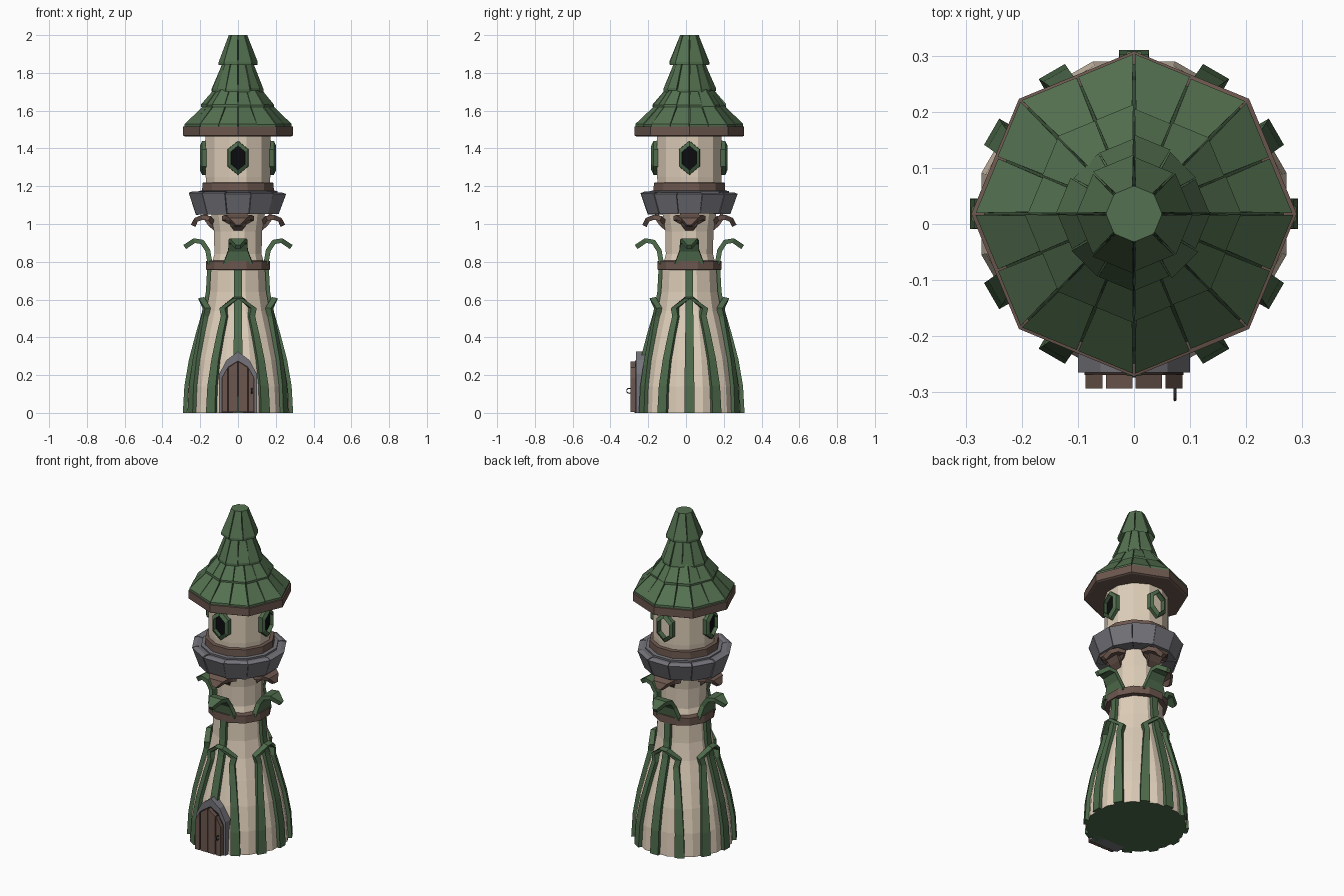
import bpy, bmesh, math, random
from mathutils import Vector

if "Cube" in bpy.data.objects:
    bpy.data.objects.remove(bpy.data.objects["Cube"])

random.seed(4)
CY = 0.018                      # tower axis sits slightly behind y = 0
RAD = math.radians
FRONT, RIGHT, BACK, LEFT = -90, 0, 90, 180
QUARTERS = (FRONT, RIGHT, BACK, LEFT)


def material(name, rgb):
    m = bpy.data.materials.new(name)
    lin = [(c / 255 / 12.92) if c < 11 else ((c / 255 + 0.055) / 1.055) ** 2.4 for c in rgb]
    m.diffuse_color = (*lin, 1)
    m.use_nodes = True
    m.node_tree.nodes["Principled BSDF"].inputs["Base Color"].default_value = m.diffuse_color
    return m


PLASTER = material("cream plaster", (221, 205, 184))
ROOF = material("roof green", (84, 113, 80))
TRIM = material("trim green", (78, 107, 75))
CORE = material("dark roof green", (54, 76, 52))
WOOD = material("brown wood", (108, 87, 78))
DARKWOOD = material("dark wood", (58, 44, 40))
STONE = material("grey stone", (116, 116, 123))
BLACK = material("window black", (12, 12, 15))
IRON = material("dark iron", (62, 64, 66))


def P(ang, r, z, side=0.0):
    """Point at an angle around the tower axis, shifted sideways."""
    a = RAD(ang)
    return (r * math.cos(a) - side * math.sin(a), CY + r * math.sin(a) + side * math.cos(a), z)


def make(name, parts, *mats):
    """One object from a list of (verts, faces) parts."""
    verts, faces = [], []
    for v, f in parts:
        faces += [[i + len(verts) for i in face] for face in f]
        verts += v
    me = bpy.data.meshes.new(name)
    me.from_pydata(verts, [], faces)
    bm = bmesh.new()
    bm.from_mesh(me)
    bmesh.ops.recalc_face_normals(bm, faces=bm.faces)
    bm.to_mesh(me)
    bm.free()
    for m in mats:
        me.materials.append(m)
    ob = bpy.data.objects.new(name, me)
    bpy.context.collection.objects.link(ob)
    return ob


def loft(rings):
    """Capped skin through equal-sized rings of points."""
    n = len(rings[0])
    verts = [p for ring in rings for p in ring]
    faces = [[k * n + i, k * n + (i + 1) % n, (k + 1) * n + (i + 1) % n, (k + 1) * n + i]
             for k in range(len(rings) - 1) for i in range(n)]
    faces += [list(range(n)), list(range(len(verts) - n, len(verts)))]
    return verts, faces


def lathe(prof, n, rot):
    """Revolved (corner radius, z) profile with n flat sides."""
    return loft([[P(rot + 360 * i / n, r, z) for i in range(n)] for r, z in prof])


def tube12(prof):
    """Twelve-sided lathe with a flat to the front; radii measured to the flats."""
    return lathe([(r / math.cos(RAD(15)), z) for r, z in prof], 12, 15)


def sector(prof, mid, half, shape=lambda a: 1):
    """Block swept across a slice: prof holds (r, z, width factor)."""
    ring = lambda s: [P(mid + s * half * w, r * shape(mid + s * half * w), z) for r, z, w in prof]
    return loft([ring(-1), ring(1)])


def strip(path, th):
    """Flat band along (angle, r, z, half width) points, thickness th along its normal."""
    rings = []
    for i, (a, r, z, w) in enumerate(path):
        p, q = path[max(i - 1, 0)], path[min(i + 1, len(path) - 1)]
        t = Vector((q[1] - p[1], q[2] - p[2])).normalized()
        nr, nz = t.y * th / 2, -t.x * th / 2
        if z == 0:
            nz = 0
        rings.append([P(a, r - nr, z - nz, -w), P(a, r - nr, z - nz, w),
                      P(a, r + nr, z + nz, w), P(a, r + nr, z + nz, -w)])
    return loft(rings)


def plate(outline, r0, r1, ang):
    """(side, z) outline extruded radially."""
    return loft([[P(ang, r, z, s) for s, z in outline] for r in (r0, r1)])


def octagon(a):
    return math.cos(RAD(22.5)) / math.cos(RAD(a % 45 - 22.5))


# Tower body
BODY = [(.272, 0), (.264, .14), (.24, .28), (.203, .42), (.168, .54), (.15, .64), (.143, .77),
        (.125, .84), (.127, .96), (.143, 1.06), (.165, 1.17), (.171, 1.25), (.171, 1.48)]


def apothem(z):
    for (r0, z0), (r1, z1) in zip(BODY, BODY[1:]):
        if z <= z1:
            return r0 + (r1 - r0) * (z - z0) / (z1 - z0)
    return BODY[-1][0]


body = make("tower_body", [tube12(BODY)], PLASTER, TRIM)
for f in body.data.polygons:
    if f.normal.z < -0.9:
        f.material_index = 1

# Root-like ribs: a straight one and two bending in to a point, on each quarter
ribs = []
for q in QUARTERS:
    ribs.append(strip([(q, apothem(z) + .005, z, w) for z, w in
                       ((0, .027), (.14, .026), (.28, .024), (.42, .022), (.54, .02), (.64, .02), (.77, .02))], .03))
    for s in (-1, 1):
        path = [(q + s * a, apothem(z) + d, z, w) for a, z, d, w in
                ((30, 0, .005, .027), (29.5, .14, .005, .025), (28, .28, .005, .021),
                 (25, .42, .007, .018), (22, .51, .01, .016), (25, .555, .018, .016), (3, .61, .04, .014))]
        ribs.append(strip(path, .032))
make("green_ribs", ribs, TRIM)

# Brown belts and curled leaves above the lower one
make("lower_belt", [tube12([(.13, .755), (.17, .758), (.17, .803), (.13, .806)])], WOOD)
make("upper_belt", [tube12([(.16, 1.172), (.19, 1.175), (.188, 1.218), (.16, 1.222)])], WOOD)
make("curled_leaves", [strip([(q, .148, .79, .078), (q, .16, .86, .052), (q, .19, .905, .05),
                              (q, .232, .912, .042), (q, .282, .878, .012)], .026) for q in QUARTERS], TRIM)

# Brackets below the stone collar
make("collar_brackets", [strip([(q, .125, 1.0, .03), (q, .15, 1.03, .085), (q, .19, 1.035, .07),
                                (q, .222, 1.022, .045), (q, .238, .99, .012)], .026) for q in QUARTERS]
     + [strip([(q, .115, .975, .02), (q, .145, 1.0, .04), (q, .18, 1.05, .05)], .03) for q in QUARTERS], WOOD)

# Stone collar of twelve slightly uneven blocks
blocks = [tube12([(.13, 1.065), (.205, 1.065), (.21, 1.175), (.14, 1.182)])]
for i in range(12):
    d = random.uniform(-.004, .006)
    blocks.append(sector([(.15, 1.055, 1), (.225 + d, 1.053 - d, 1), (.265 + d, 1.16 + d, 1),
                          (.242 + d, 1.168 + d, 1), (.19, 1.162, 1)], i * 30, 14.7))
make("stone_collar", blocks, STONE)


# Windows: hexagonal frames on each quarter, dark panes on all but the back
def hexagon(w, h, zc=1.35):
    return [(0, zc - h), (w, zc - h * .5), (w, zc + h * .5), (0, zc + h), (-w, zc + h * .5), (-w, zc - h * .5)]


def frame(q):
    rings = [[P(q, r, z, s) for s, z in hexagon(w, h)] for w, h, r in
             ((.038, .064, .165), (.056, .092, .15), (.054, .09, .19), (.038, .064, .202))]
    v, f = loft(rings)
    return v, f[:-2] + [[18 + i, 18 + (i + 1) % 6, (i + 1) % 6, i] for i in range(6)]


make("window_frames", [frame(q) for q in QUARTERS], TRIM)
make("window_panes", [plate(hexagon(.039, .065), .171, .178, q) for q in (FRONT, RIGHT, LEFT)], BLACK)

# Roof: eave board, dark core and four rows of shingles
make("roof_eave", [lathe([(.28, 1.463), (.29, 1.468), (.29, 1.515), (.27, 1.52)], 8, 0)], WOOD)
make("roof_core", [lathe([(.275, 1.512), (.165, 1.62), (.105, 1.72), (.072, 1.86), (.046, 1.999)], 8, 0)], CORE)
ROWS = [(16, .284, 1.515, .15, 1.66), (16, .19, 1.615, .1, 1.745),
        (12, .137, 1.70, .075, 1.87), (8, .103, 1.842, .05, 2.0)]
tiles = []
for k, (n, r0, z0, r1, z1) in enumerate(ROWS):
    for i in range(n):
        d = random.uniform(-.003, .006) if k else random.uniform(-.002, .002)
        tiles.append(sector([(r0 + d, z0 + d, .97), (r0 + d, z0 + d + .014, .97), (r1, z1, .86),
                             (r1 - .02, z1 - .02, .86)], (i + .5) * 360 / n, 180 / n, octagon))
tiles.append(lathe([(.04, 1.97), (.05, 2.0)], 8, 0))
make("roof_shingles", tiles, ROOF)


# Door: pointed stone surround, dark backing and planks
def arch(w, side, shoulder, top):
    return [(-w, 0), (w, 0), (w, side), (w * .6, shoulder), (0, top),
            (-w * .6, shoulder), (-w, side)]


make("door_surround", [plate(arch(.1, .205, .28, .325), .22, .283, FRONT)], STONE)
make("door_backing", [plate(arch(.088, .185, .245, .278), .28, .287, FRONT)], DARKWOOD)
planks = []
for x0, z0, x1, z1 in ((-.086, .185, -.056, .238), (-.05, .24, -.003, .272),
                       (.003, .272, .05, .24), (.056, .238, .086, .185)):
    planks.append(plate([(x0, .004), (x1, .004), (x1, z1), (x0, z0)], .283, .311, FRONT))
make("door_planks", planks, WOOD)

# Ring handle
bpy.ops.mesh.primitive_torus_add(major_segments=10, minor_segments=5, major_radius=.013, minor_radius=.003,
                                 location=(.073, -.301, .117), rotation=(0, math.pi / 2, 0))
bpy.context.object.name = "door_handle"
bpy.context.object.data.materials.append(IRON)
